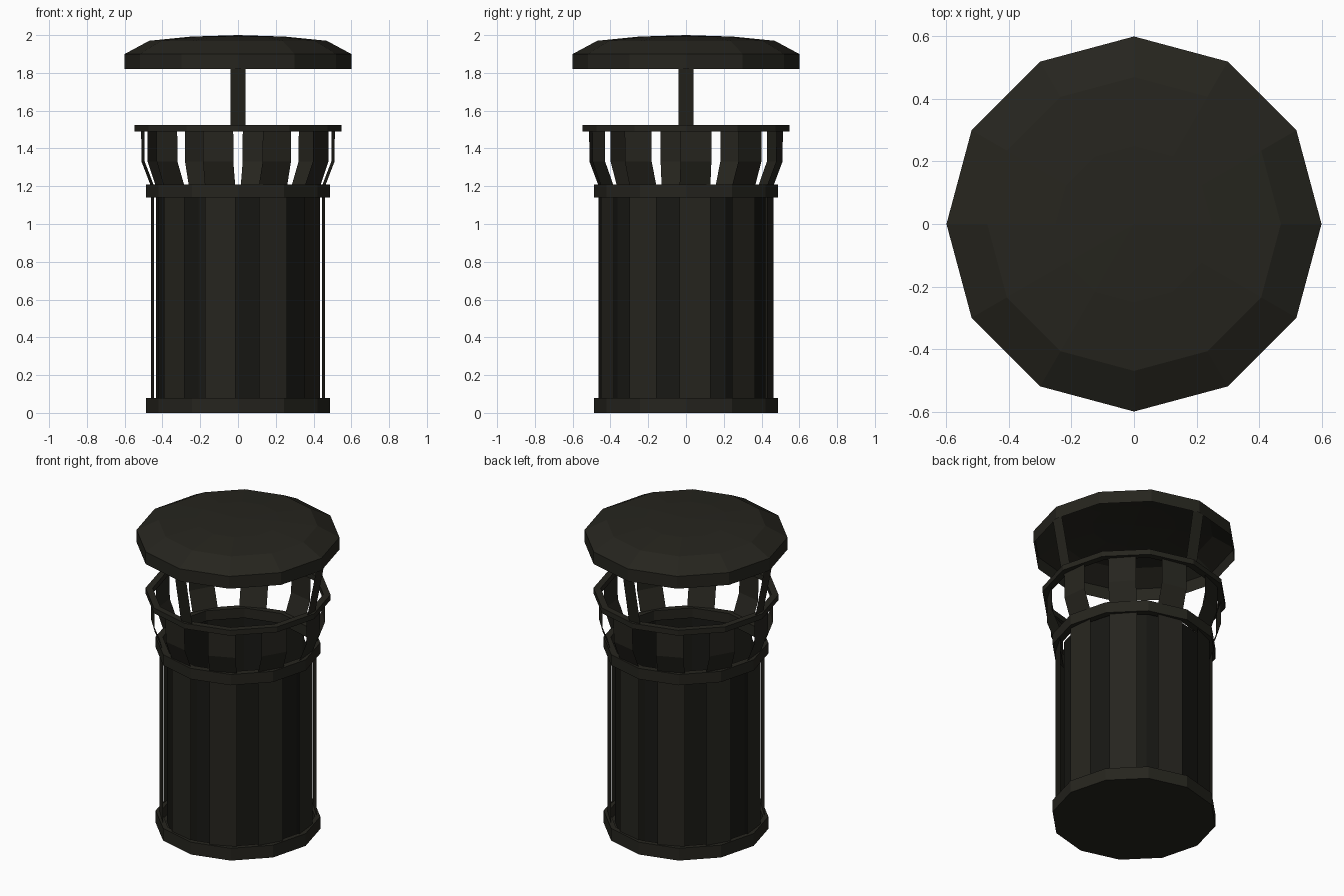
import bpy, bmesh
from math import sin, cos, pi, radians

if "Cube" in bpy.data.objects:
    bpy.data.objects.remove(bpy.data.objects["Cube"])

SIDES = 12


def material(name, color):
    m = bpy.data.materials.new(name)
    m.diffuse_color = (*color, 1)
    m.use_nodes = True
    m.node_tree.nodes["Principled BSDF"].inputs["Base Color"].default_value = m.diffuse_color
    return m


METAL = material("dark_metal", (0.019, 0.018, 0.013))
LINER = material("liner_metal", (0.009, 0.009, 0.007))


def finish(name, bm, mat):
    me = bpy.data.meshes.new(name)
    bm.to_mesh(me)
    bm.free()
    ob = bpy.data.objects.new(name, me)
    me.materials.append(mat)
    bpy.context.collection.objects.link(ob)
    return ob


def lathe(name, profile, closed=False, mat=METAL):
    """Spin (radius, z) points into a flat-faced 12-sided part."""
    bm = bmesh.new()
    angles = [2 * pi * i / SIDES for i in range(SIDES)]
    rings = []
    for r, z in profile:
        if r == 0:
            rings.append([bm.verts.new((0, 0, z))] * SIDES)
        else:
            rings.append([bm.verts.new((r * cos(a), r * sin(a), z)) for a in angles])
    pairs = list(zip(rings, rings[1:]))
    if closed:
        pairs.append((rings[-1], rings[0]))
    for a, b in pairs:
        for i in range(SIDES):
            j = (i + 1) % SIDES
            bm.faces.new(list(dict.fromkeys((a[i], a[j], b[j], b[i]))))
    return finish(name, bm, mat)


def ring(name, inner, outer, z0, z1):
    return lathe(name, [(outer, z0), (outer, z1), (inner, z1), (inner, z0)], True)


def strips(name, profile, half_width, count, phase):
    """Flat strips following a (radius, z) path, repeated around the z axis."""
    bm = bmesh.new()
    for k in range(count):
        a = radians(phase) + 2 * pi * k / count
        rows = []
        for r, z in profile:
            rows.append([bm.verts.new((r * cos(a) - s * half_width * sin(a),
                                       r * sin(a) + s * half_width * cos(a), z)) for s in (-1, 1)])
        for p, q in zip(rows, rows[1:]):
            bm.faces.new((p[0], p[1], q[1], q[0]))
    return finish(name, bm, METAL)


# Base tray and inner bin
lathe("base", [(0, 0), (0.487, 0), (0.487, 0.08), (0.455, 0.08), (0.455, 0.01), (0, 0.01)])
lathe("inner_liner", [(0.42, 0.01), (0.42, 1.16)], mat=LINER)

# Hoops around the body
ring("middle_band", 0.445, 0.487, 1.14, 1.21)
ring("top_rim", 0.505, 0.547, 1.49, 1.525)

# Ten vertical slats that flare outward at the top
strips("slats", [(0.455, 0.02), (0.455, 1.2), (0.505, 1.33), (0.507, 1.5)], 0.082, 10, 6)

# Four lid posts leaning outward
strips("lid_posts", [(0.523, 1.5), (0.59, 1.83)], 0.04, 4, 0)

# Hollow domed lid
lathe("lid", [(0.6, 1.82), (0.6, 1.9), (0.47, 1.97), (0.25, 1.992), (0, 2.0)])
